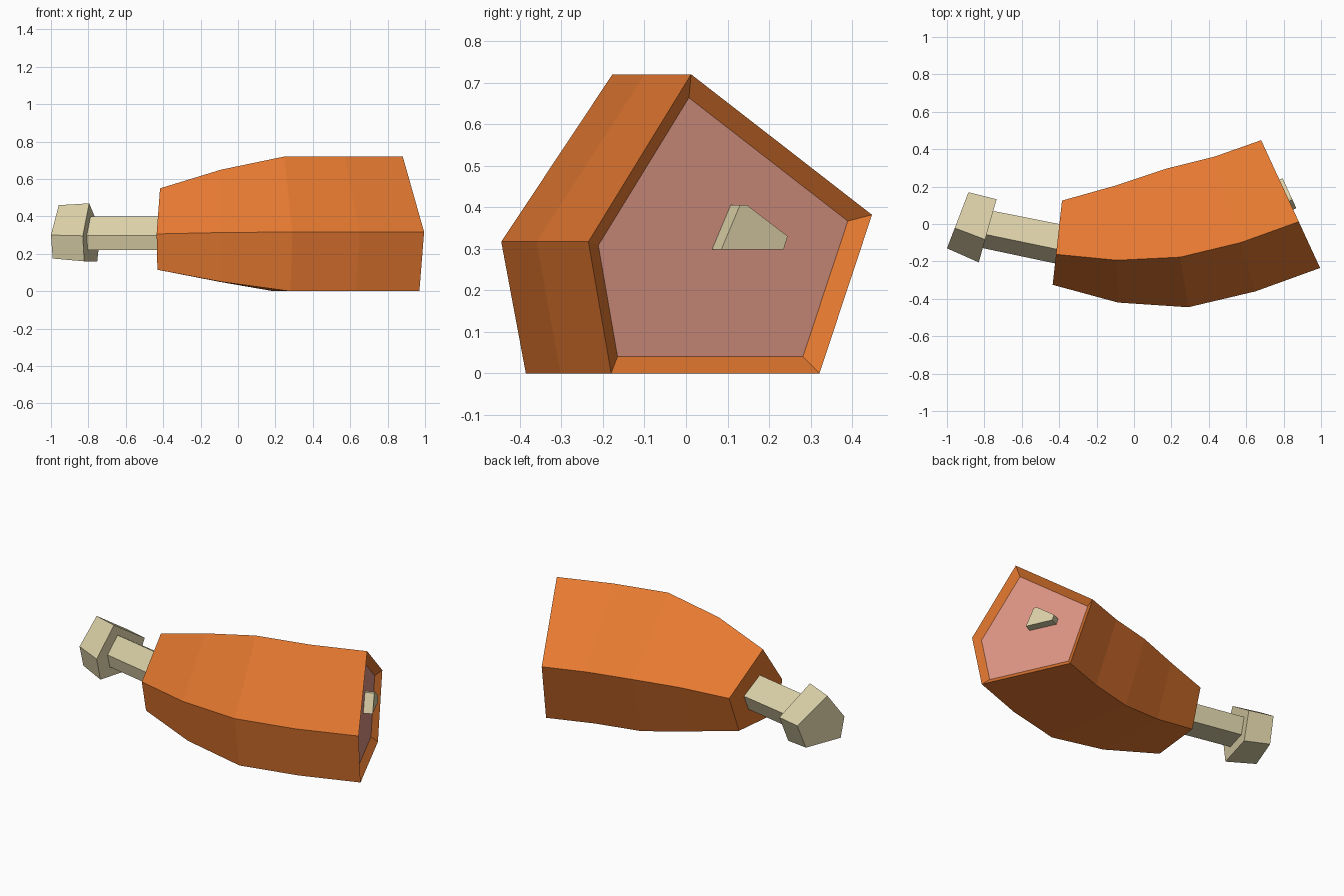
import bpy, bmesh
from mathutils import Vector

if "Cube" in bpy.data.objects:
    bpy.data.objects.remove(bpy.data.objects["Cube"])


def material(name, color):
    m = bpy.data.materials.new(name)
    m.diffuse_color = (*color, 1)
    m.use_nodes = True
    m.node_tree.nodes["Principled BSDF"].inputs["Base Color"].default_value = m.diffuse_color
    return m


ROAST = material("roasted orange", (0.78, 0.19, 0.03))
FLESH = material("pink flesh", (0.72, 0.30, 0.23))
BONE = material("bone cream", (0.71, 0.63, 0.39))

# Five-sided profile: across (0 front, 1 back) and up (0 bottom, 1 top)
PENTAGON = [(0, 0.44), (0.08, 0), (0.815, 0), (1, 0.53), (0.362, 1)]


def ring(front, back, low, high):
    """Pentagon standing upright on the line front-back, from z low to high."""
    f, b = Vector(front), Vector(back)
    return [(*f.lerp(b, u), low + v * (high - low)) for u, v in PENTAGON]


def loft(name, rings, mats, finish=None):
    """Skin a row of rings with flat faces and close both ends."""
    bm = bmesh.new()
    rows = [[bm.verts.new(p) for p in r] for r in rings]
    n = len(rows[0])
    for a, b in zip(rows, rows[1:]):
        for i in range(n):
            j = (i + 1) % n
            bm.faces.new((a[i], a[j], b[j], b[i]))
    bm.faces.new(rows[0])
    end = bm.faces.new(rows[-1])
    bmesh.ops.recalc_face_normals(bm, faces=bm.faces[:])
    if finish:
        finish(bm, end)
    me = bpy.data.meshes.new(name)
    bm.to_mesh(me)
    bm.free()
    for m in mats:
        me.materials.append(m)
    ob = bpy.data.objects.new(name, me)
    bpy.context.collection.objects.link(ob)
    return ob


# Meat: curved tapering body with a sunken pink cut at the thick end
def sink_cut(bm, end):
    bmesh.ops.inset_region(bm, faces=[end], thickness=0.04, depth=-0.035,
                           use_even_offset=True)
    end.material_index = 1


loft("meat", [
    ring((-0.435, -0.325), (-0.385, 0.125), 0.115, 0.55),
    ring((-0.085, -0.42), (-0.10, 0.205), 0.05, 0.65),
    ring((0.29, -0.445), (0.17, 0.295), 0, 0.72),
    ring((0.65, -0.36), (0.43, 0.36), 0, 0.72),
    ring((0.995, -0.235), (0.68, 0.448), 0, 0.72),
], [ROAST, FLESH], sink_cut)

# Bone shaft, running from the knob into the meat
loft("bone_shaft", [
    ring((-0.86, -0.118), (-0.82, 0.083), 0.22, 0.40),
    ring((-0.35, -0.226), (-0.33, -0.014), 0.22, 0.40),
], [BONE])

# Bone knob
loft("bone_knob", [
    ring((-1.0, -0.13), (-0.885, 0.17), 0.175, 0.46),
    ring((-0.83, -0.205), (-0.735, 0.132), 0.16, 0.47),
], [BONE])

# Bone tip poking out of the cut
tip = [(0.085, 0.298), (0.235, 0.298), (0.245, 0.33), (0.147, 0.405), (0.13, 0.405)]
face = [Vector((0.907 - 0.46 * y, y, z)) for y, z in tip]
inward = Vector((-0.908, -0.418, 0)) * 0.09
loft("bone_tip", [[p + inward for p in face], face], [BONE])
